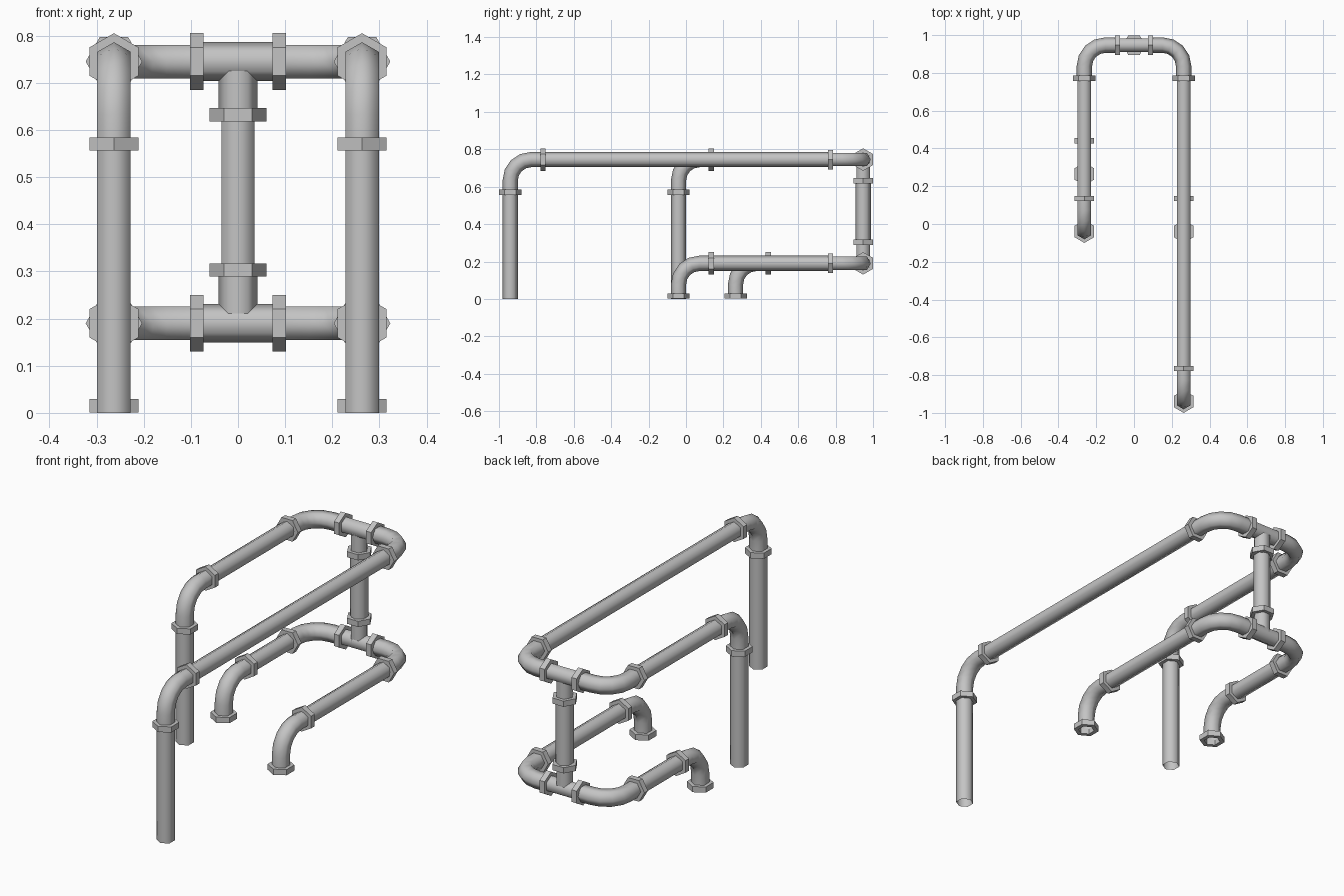
import bpy, bmesh, math
from mathutils import Vector

if "Cube" in bpy.data.objects:
    bpy.data.objects.remove(bpy.data.objects["Cube"], do_unlink=True)

# One plain metal colour
metal = bpy.data.materials.new("grey_metal")
metal.use_nodes = True
GREY = (0.55, 0.55, 0.55, 1)
metal.diffuse_color = GREY
metal.node_tree.nodes["Principled BSDF"].inputs["Base Color"].default_value = GREY

PIPE = 0.041      # pipe corner radius
NUT = 0.06        # collar corner radius
HALF = 0.014      # half the collar thickness
REACH = 0.175     # elbow corner to elbow end
BEND = 0.112      # elbow centreline radius
SIDE, REAR = 0.263, 0.947
LOW, HIGH = 0.19, 0.745
X, Y, Z = Vector((1, 0, 0)), Vector((0, 1, 0)), Vector((0, 0, 1))


def sweep(name, rings, normal, smooth=True, closed=False):
    """Skin hexagons given as (centre, tangent, radius); corners lie in the bend plane."""
    bm = bmesh.new()
    loops = []
    for centre, tangent, radius in rings:
        u = normal.cross(tangent).normalized()
        loops.append([bm.verts.new(centre + radius * (u * math.cos(k * math.pi / 3)
                                                      + normal * math.sin(k * math.pi / 3)))
                      for k in range(6)])
    pairs = list(zip(loops, loops[1:]))
    if closed:
        pairs.append((loops[-1], loops[0]))
    for a, b in pairs:
        for k in range(6):
            j = (k + 1) % 6
            bm.faces.new((a[k], a[j], b[j], b[k]))
    bmesh.ops.recalc_face_normals(bm, faces=bm.faces)
    for f in bm.faces:
        f.smooth = smooth
    mesh = bpy.data.meshes.new(name)
    bm.to_mesh(mesh)
    bm.free()
    mesh.materials.append(metal)
    obj = bpy.data.objects.new(name, mesh)
    bpy.context.collection.objects.link(obj)


def pipe(name, start, end, corner):
    """Straight hexagonal pipe with corners towards the given direction."""
    t = (end - start).normalized()
    sweep(name, [(start, t, PIPE), (end, t, PIPE)], t.cross(corner))


def collar(name, centre, axis, corner):
    """Hexagonal nut around a pipe end."""
    d = axis * HALF
    inner = PIPE - 0.003
    profile = [(-d, NUT), (d, NUT), (d, inner), (-d, inner)]
    sweep(name, [(centre + o, axis, r) for o, r in profile],
          axis.cross(corner), smooth=False, closed=True)


def elbow(name, corner, a, b, nuts):
    """Quarter bend from corner + a to corner + b, with collars on the listed ends."""
    n = a.cross(b)
    middle = corner + (a + b) * BEND
    rings = [(corner + a * REACH, -a, PIPE)]
    for i in range(5):
        s = i * math.pi / 8
        rings.append((middle - BEND * (b * math.cos(s) + a * math.sin(s)),
                      b * math.sin(s) - a * math.cos(s), PIPE))
    rings.append((corner + b * REACH, b, PIPE))
    sweep(name, rings, n)
    for i, d in enumerate(nuts):
        collar(f"{name}_collar_{i + 1}", corner + d * REACH, d, n.cross(d))


# Upper and lower rails: front bend position for each side
rails = [("upper", HIGH, {"left": -0.94, "right": -0.04}),
         ("lower", LOW, {"left": -0.04, "right": 0.265})]
for level, z, fronts in rails:
    for side, sx in (("left", 1), ("right", -1)):
        front = Vector((sx * SIDE, fronts[side], z))
        rear = Vector((sx * SIDE, REAR, z))
        tag = f"{level}_{side}"
        elbow(f"{tag}_front_elbow", front, -Z, Y, [-Z, Y])
        elbow(f"{tag}_rear_elbow", rear, -Y, -sx * X, [-Y])
        pipe(f"{tag}_rail", front + Y * REACH, rear - Y * REACH, Z)
        if level == "upper":
            foot = Vector((front.x, front.y, 0))
            pipe(f"{side}_leg", foot, front - Z * REACH, Y)

# Rear tees joined by a post
STUB = 0.113
for level, z, d in (("upper", HIGH, -Z), ("lower", LOW, Z)):
    hub = Vector((0, REAR, z))
    arm = X * (REACH / 2)
    pipe(f"{level}_tee", hub - arm, hub + arm, Z)
    pipe(f"{level}_tee_stub", hub, hub + d * STUB, X)
    collar(f"{level}_tee_left_collar", hub + arm, X, Z)
    collar(f"{level}_tee_right_collar", hub - arm, X, Z)
    collar(f"{level}_tee_post_collar", hub + d * STUB, Z, X)
pipe("rear_post", Vector((0, REAR, LOW + STUB)), Vector((0, REAR, HIGH - STUB)), Y)
